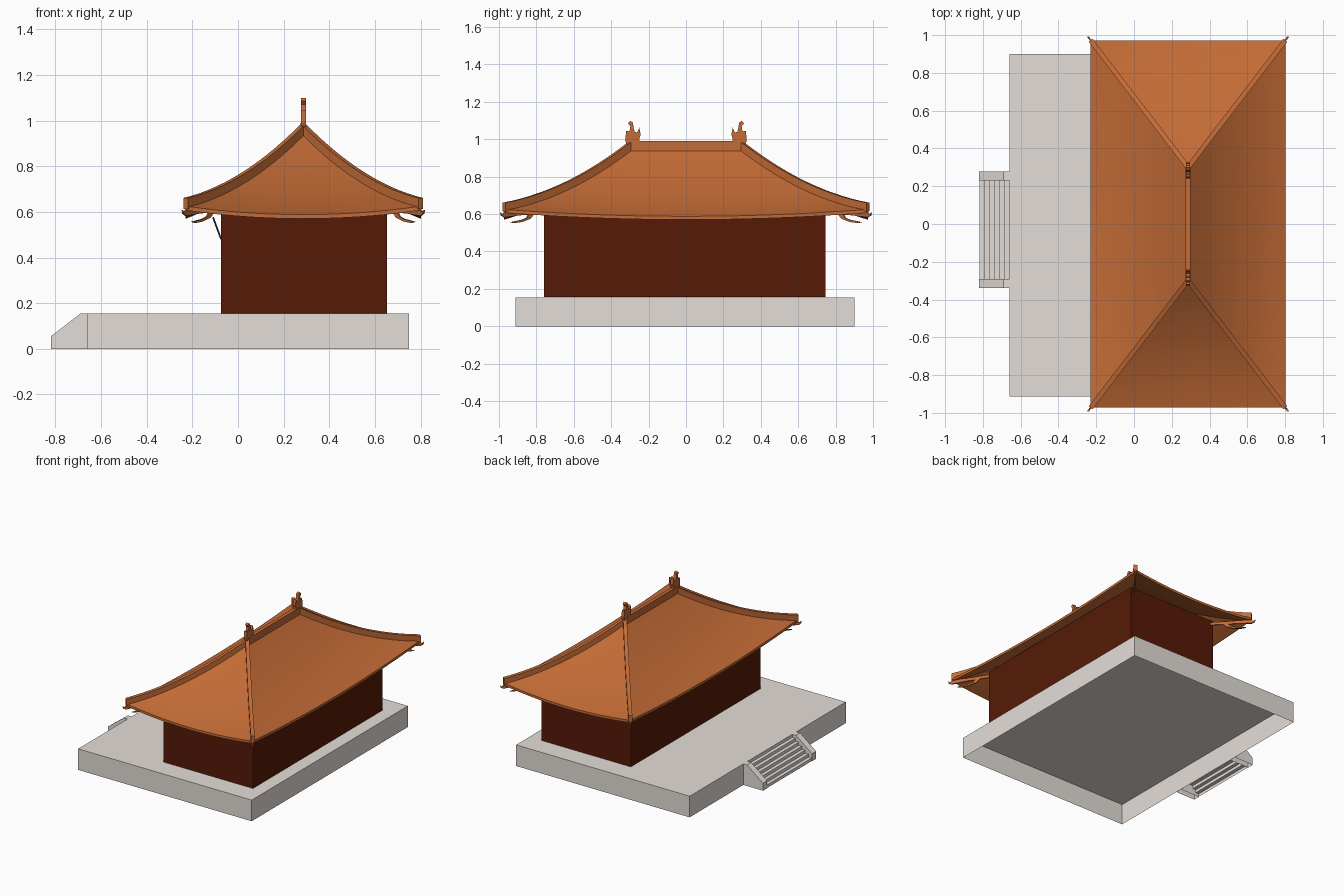
import bpy, bmesh, math
from mathutils import Vector

if "Cube" in bpy.data.objects:
    bpy.data.objects.remove(bpy.data.objects["Cube"])


def material(name, rgb):
    m = bpy.data.materials.new(name)
    m.diffuse_color = (*rgb, 1)
    m.use_nodes = True
    m.node_tree.nodes["Principled BSDF"].inputs["Base Color"].default_value = m.diffuse_color
    return m


STONE = material("pale_stone", (0.78, 0.73, 0.69))
TILE = material("orange_tile", (0.55, 0.148, 0.037))
RED = material("dark_red_wall", (0.092, 0.010, 0.0018))
BLACK = material("blue_black", (0.012, 0.017, 0.026))


def finish(name, bm, mat, open_bottom=False):
    bmesh.ops.recalc_face_normals(bm, faces=bm.faces[:])
    if open_bottom:
        z = min(v.co.z for v in bm.verts)
        low = [f for f in bm.faces if all(abs(v.co.z - z) < 1e-5 for v in f.verts)]
        bmesh.ops.delete(bm, geom=low, context='FACES')
    me = bpy.data.meshes.new(name)
    bm.to_mesh(me)
    bm.free()
    me.materials.append(mat)
    ob = bpy.data.objects.new(name, me)
    bpy.context.collection.objects.link(ob)
    return ob


def plate(name, outline, origin, direction, width, mat, open_bottom=False):
    """Extrude an upright (u, z) outline sideways by width."""
    d = Vector((*direction, 0)).normalized()
    p = Vector((-d.y, d.x, 0)) * width / 2
    o = Vector((*origin, 0))
    bm = bmesh.new()
    rows = [[bm.verts.new(o + d * u + Vector((0, 0, z)) + p * s) for u, z in outline]
            for s in (-1, 1)]
    n = len(outline)
    bm.faces.new(rows[0])
    bm.faces.new(rows[1])
    for i in range(n):
        j = (i + 1) % n
        bm.faces.new((rows[0][i], rows[0][j], rows[1][j], rows[1][i]))
    return finish(name, bm, mat, open_bottom)


def box(name, x0, x1, y0, y1, z0, z1, mat, open_bottom=False):
    return plate(name, [(x0, z0), (x1, z0), (x1, z1), (x0, z1)],
                 (0, (y0 + y1) / 2), (1, 0), y1 - y0, mat, open_bottom)


# Stone platform, open underneath
box("platform", -0.66, 0.75, -0.912, 0.90, 0, 0.155, STONE, True)

# Stairs between two sloped cheeks
steps, x0, run, rise = 6, -0.817, 0.0261, 0.155 / 7
profile = [(x0, 0)]
for i in range(steps):
    profile += [(x0 + i * run, (i + 1) * rise), (x0 + (i + 1) * run, (i + 1) * rise)]
profile += [(x0 + steps * run, 0)]
plate("stairs", profile, (0, -0.03), (1, 0), 0.52, STONE, True)
cheek = [(-0.82, 0), (-0.82, 0.055), (-0.69, 0.155), (-0.66, 0.155), (-0.66, 0)]
for side, y in (("left", 0.253), ("right", -0.315)):
    plate("stair_cheek_" + side, cheek, (0, y), (1, 0), 0.048, STONE, True)

# Hall walls, standing on the platform
box("hall_walls", -0.075, 0.652, -0.758, 0.747, 0.1555, 0.64, RED, True)

# Tilted plaques under the eave, one per bay on the stair side
sign = [(-0.078, 0.48), (-0.071, 0.483), (-0.106, 0.578), (-0.113, 0.575)]
for i, y in enumerate((-0.46, 0, 0.46)):
    plate(f"plaque_{i + 1}", sign, (0, y), (1, 0), 0.28, BLACK)

# Curved hipped roof
CX, HX, RY, EY = 0.286, 0.515, 0.30, 0.972
N = 14


def hip_z(t):
    return 0.95 - 0.325 * t - 0.2 * t * (1 - t)


def roof_point(side, sgn, t, s):
    z = hip_z(t) - 0.037 * (1 - s * s) * t * t
    y = RY + (EY - RY) * t
    if side == "long":
        return Vector((CX + sgn * HX * t, s * y, z))
    return Vector((CX + s * HX * t, sgn * y, z))


bm = bmesh.new()
for side in ("long", "short"):
    for sgn in (-1, 1):
        g = [[bm.verts.new(roof_point(side, sgn, i / N, 2 * j / N - 1))
              for j in range(N + 1)] for i in range(N + 1)]
        for i in range(N):
            for j in range(N):
                bm.faces.new((g[i][j], g[i][j + 1], g[i + 1][j + 1], g[i + 1][j]))
bmesh.ops.remove_doubles(bm, verts=bm.verts[:], dist=1e-5)
ext = bmesh.ops.extrude_face_region(bm, geom=bm.faces[:], use_keep_orig=True)
low = [e for e in ext["geom"] if isinstance(e, bmesh.types.BMVert)]
bmesh.ops.translate(bm, verts=low, vec=(0, 0, -0.018))
roof = finish("roof", bm, TILE)
bpy.context.view_layer.objects.active = roof
roof.select_set(True)
bpy.ops.object.shade_smooth_by_angle(angle=math.radians(30))
roof.select_set(False)

# Main ridge with finials at both ends
box("ridge", CX - 0.0125, CX + 0.0125, -0.30, 0.30, 0.93, 0.99, TILE)
finial = [(0.245, 0.965), (0.25, 1.0), (0.242, 1.025), (0.25, 1.062), (0.262, 1.035),
          (0.274, 1.04), (0.28, 1.06), (0.284, 1.09), (0.298, 1.098), (0.31, 1.085),
          (0.298, 1.07), (0.302, 1.042), (0.32, 1.045), (0.325, 0.995), (0.312, 0.95)]

# Hip ridges and curled corner brackets
L = math.hypot(HX, EY - RY)
ts = [i / N for i in range(N + 1)]
hip = ([(t * L, hip_z(t) + 0.036) for t in ts] +
       [(t * L, hip_z(t) - 0.012) for t in reversed(ts)])
beam = [(-0.30, 0.625), (-0.30, 0.605), (-0.10, 0.593), (0.0, 0.583), (0.02, 0.592),
        (0.025, 0.608), (0.012, 0.598), (0.0, 0.61)]
curl = [(-0.20, 0.60), (-0.175, 0.575), (-0.12, 0.558), (-0.07, 0.552), (-0.04, 0.556),
        (-0.06, 0.560), (-0.085, 0.564), (-0.12, 0.570), (-0.15, 0.58), (-0.165, 0.60)]
for sy, end in ((-1, "front"), (1, "back")):
    plate("finial_" + end, finial, (CX, 0), (0, sy), 0.022, TILE)
    for sx, side in ((-1, "left"), (1, "right")):
        tag = f"{end}_{side}"
        d = (sx * HX, sy * (EY - RY))
        corner = (CX + sx * HX, sy * EY)
        plate("hip_ridge_" + tag, hip, (CX, sy * RY), d, 0.026, TILE)
        plate("corner_beam_" + tag, beam, corner, d, 0.009, TILE)
        plate("corner_curl_" + tag, curl, corner, d, 0.009, TILE)
